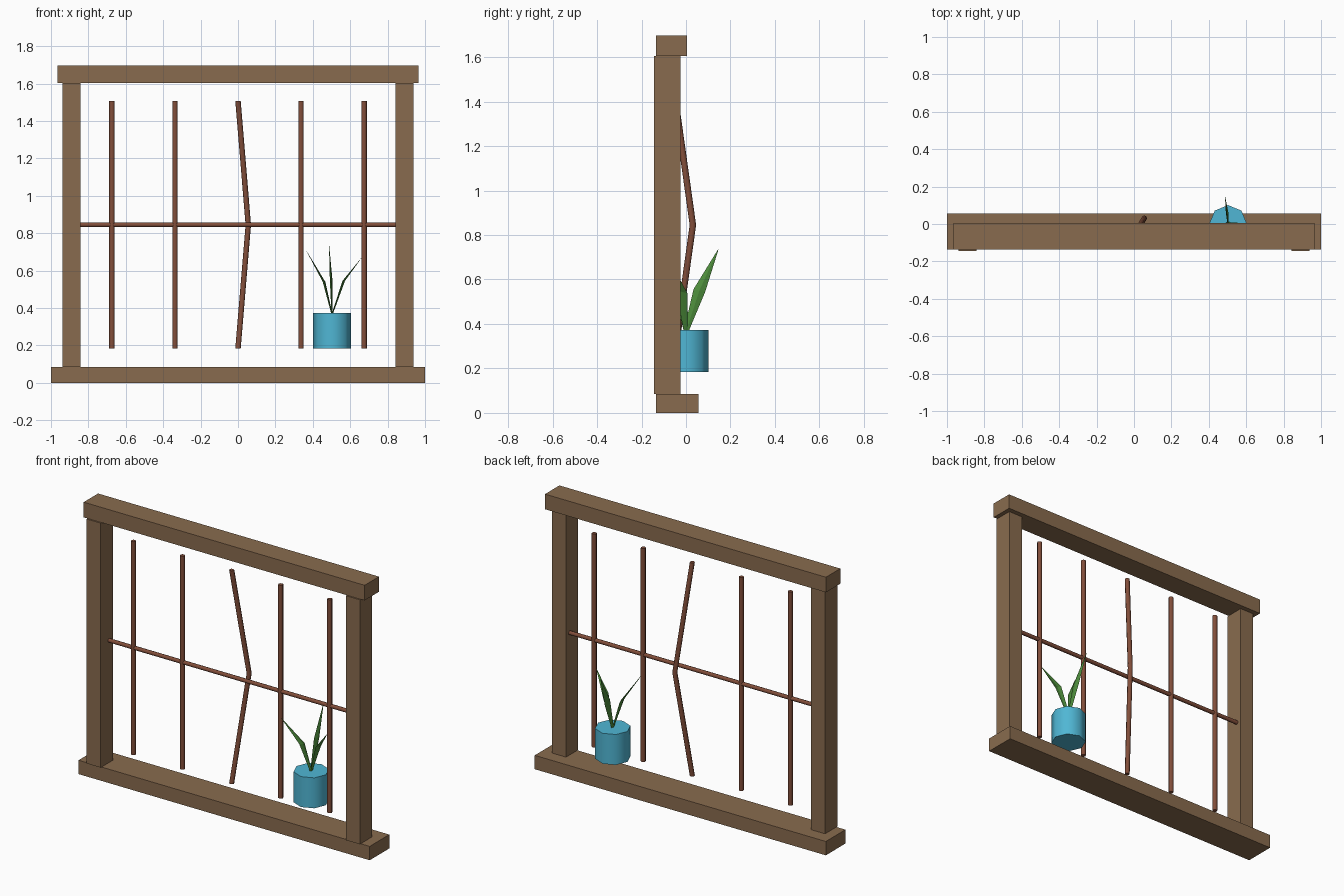
import bpy, bmesh, math
from mathutils import Vector

if "Cube" in bpy.data.objects:
    bpy.data.objects.remove(bpy.data.objects["Cube"])


def material(name, rgb):
    m = bpy.data.materials.new(name)
    m.diffuse_color = (*rgb, 1)
    m.use_nodes = True
    m.node_tree.nodes["Principled BSDF"].inputs["Base Color"].default_value = m.diffuse_color
    return m


WOOD = material("brown wood", (.25, .148, .077))
RUST = material("rusty iron", (.223, .076, .042))
BLUE = material("blue glaze", (.08, .47, .66))
GREEN = material("leaf green", (.076, .27, .045))


def finish(name, bm, mat, smooth=False):
    bmesh.ops.recalc_face_normals(bm, faces=bm.faces)
    me = bpy.data.meshes.new(name)
    bm.to_mesh(me)
    bm.free()
    me.materials.append(mat)
    ob = bpy.data.objects.new(name, me)
    bpy.context.collection.objects.link(ob)
    if smooth:
        bpy.ops.object.select_all(action='DESELECT')
        ob.select_set(True)
        bpy.context.view_layer.objects.active = ob
        bpy.ops.object.shade_smooth_by_angle(angle=math.radians(50))
    return ob


def box(name, lo, hi):
    lo, hi = Vector(lo), Vector(hi)
    bm = bmesh.new()
    bmesh.ops.create_cube(bm, size=1)
    for v in bm.verts:
        v.co = (lo + hi) / 2 + v.co * (hi - lo)
    return finish(name, bm, WOOD)


def loft(bm, rings):
    """Skin a list of equal rings and cap both ends."""
    vs = [[bm.verts.new(p) for p in r] for r in rings]
    n = len(vs[0])
    for a, b in zip(vs, vs[1:]):
        for i in range(n):
            j = (i + 1) % n
            bm.faces.new((a[i], a[j], b[j], b[i]))
    bm.faces.new(vs[0])
    bm.faces.new(vs[-1])


def tube(name, path, r, mat, u=(1, 0, 0), v=(0, 1, 0), sides=8):
    u, v = Vector(u), Vector(v)
    bm = bmesh.new()
    loft(bm, [[Vector(p) + r * (u * math.cos(i * math.tau / sides) + v * math.sin(i * math.tau / sides))
               for i in range(sides)] for p in path])
    return finish(name, bm, mat, True)


# Window frame
box("sill", (-1, -.136, 0), (1, .056, .086))
box("top_rail", (-.965, -.136, 1.604), (.965, .005, 1.698))
for side, x in (("left", -.89), ("right", .89)):
    box(side + "_post", (x - .048, -.145, .086), (x + .048, -.025, 1.604))

# Iron bars, the middle one bent outwards
BAR_Y, LOW, HIGH = -.062, .183, 1.508
for i in (-2, -1, 1, 2):
    x = i * .337
    tube("upright_bar", [(x, BAR_Y, LOW), (x, BAR_Y, HIGH)], .0145, RUST)
tube("bent_bar", [(0, BAR_Y, LOW), (.055, .031, .845), (0, BAR_Y, HIGH)], .0145, RUST)
tube("cross_bar", [(-.845, BAR_Y, .845), (.845, BAR_Y, .845)], .0125, RUST,
     u=(0, 1, 0), v=(0, 0, 1))

# Plant pot
tube("pot", [(.503, 0, .184), (.503, 0, .373)], .101, BLUE)


# Leaves: thin blades, widest at the bend and pointed at the tip
def leaf(mid, tip):
    bm = bmesh.new()
    rings = []
    for c, w, t in (((.503, 0, .365), .01, .003), (mid, .026, .007), (tip, .001, .0005)):
        c = Vector(c)
        rings.append([c + Vector(o) for o in ((t, 0, 0), (0, w, -w * .25), (-t, 0, 0), (0, -w, w * .25))])
    loft(bm, rings)
    finish("leaf", bm, GREEN)


leaf((.46, -.03, .54), (.366, -.104, .706))
leaf((.498, .06, .55), (.487, .145, .735))
leaf((.565, -.02, .545), (.66, -.064, .668))
